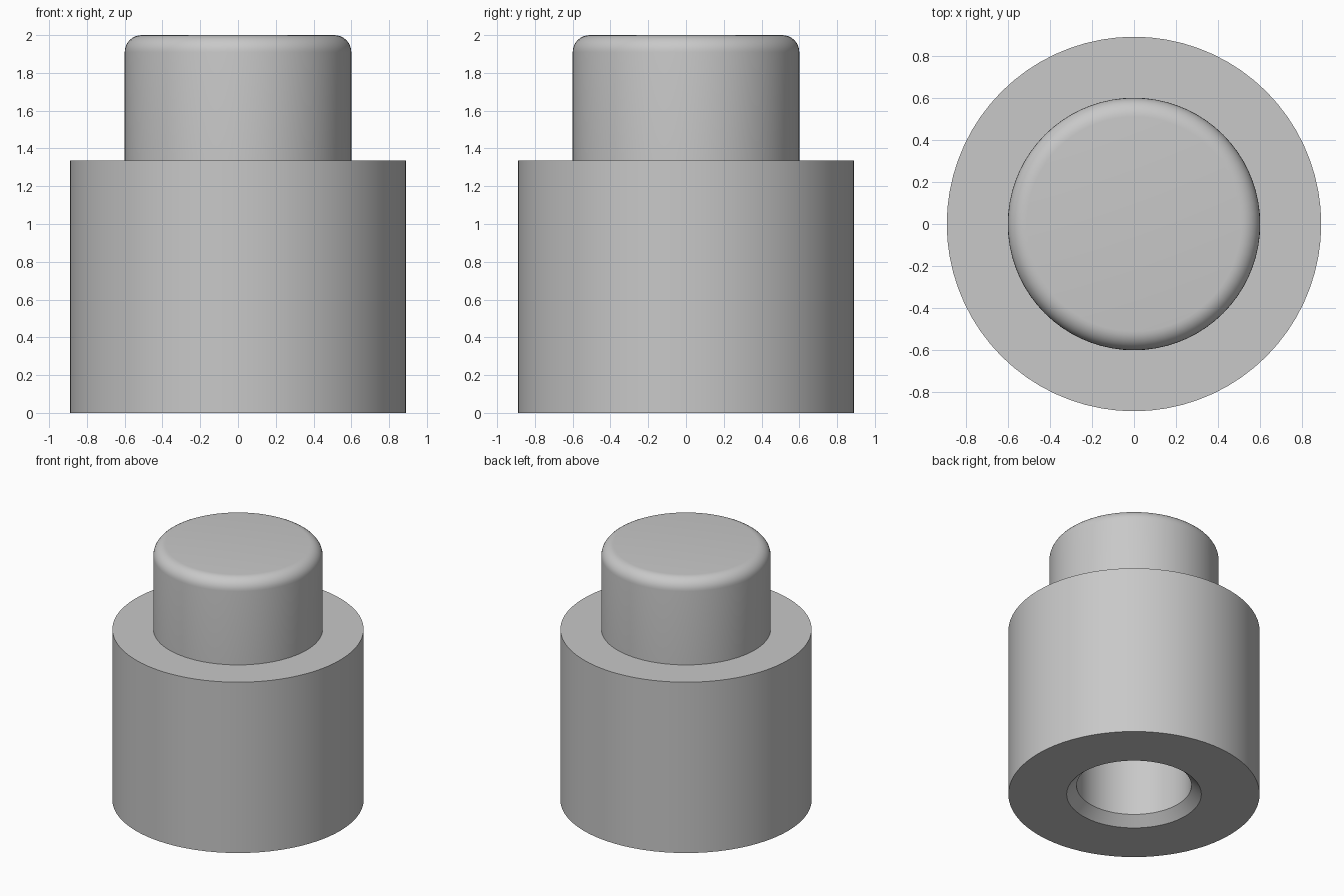
import bpy
import bmesh
import math

cube = bpy.data.objects.get("Cube")
if cube:
    bpy.data.objects.remove(cube, do_unlink=True)

SEGMENTS = 72
BODY_R, BODY_TOP = 0.89, 1.335
HEAD_R, HEAD_TOP, FILLET = 0.6, 2.0, 0.09
BORE_R, CHAMFER, BORE_DEPTH = 0.407, 0.07, 1.1

# Plain grey metal
grey = bpy.data.materials.new("grey_metal")
colour = (0.58, 0.58, 0.58, 1)
grey.diffuse_color = colour
grey.use_nodes = True
grey.node_tree.nodes["Principled BSDF"].inputs["Base Color"].default_value = colour


def fillet(radius, top, size, steps=8):
    """Quarter-round from the side wall up to the flat top."""
    angles = [math.pi / 2 * i / steps for i in range(steps + 1)]
    return [(radius - size + size * math.cos(a), top - size + size * math.sin(a))
            for a in angles]


def lathe(name, profile):
    """Revolve a radius/height profile about the z axis."""
    bm = bmesh.new()
    verts = [bm.verts.new((r, 0, z)) for r, z in profile]
    edges = [bm.edges.new(pair) for pair in zip(verts, verts[1:])]
    bmesh.ops.spin(bm, geom=verts + edges, cent=(0, 0, 0), axis=(0, 0, 1),
                   angle=math.tau, steps=SEGMENTS, use_merge=False)
    bmesh.ops.remove_doubles(bm, verts=bm.verts, dist=1e-4)
    bmesh.ops.recalc_face_normals(bm, faces=bm.faces)
    mesh = bpy.data.meshes.new(name)
    bm.to_mesh(mesh)
    bm.free()
    mesh.materials.append(grey)
    obj = bpy.data.objects.new(name, mesh)
    bpy.context.collection.objects.link(obj)
    bpy.ops.object.select_all(action="DESELECT")
    obj.select_set(True)
    bpy.context.view_layer.objects.active = obj
    bpy.ops.object.shade_smooth_by_angle(angle=math.radians(25))
    return obj


# Drilled bore with conical end, chamfered mouth, wide body, rounded head
bore = [(0, BORE_DEPTH + BORE_R * math.tan(math.radians(30))),
        (BORE_R, BORE_DEPTH), (BORE_R, CHAMFER), (BORE_R + CHAMFER, 0)]
body = [(BODY_R, 0), (BODY_R, BODY_TOP), (HEAD_R, BODY_TOP)]
head = fillet(HEAD_R, HEAD_TOP, FILLET) + [(0, HEAD_TOP)]
lathe("stepped_pin", bore + body + head)
